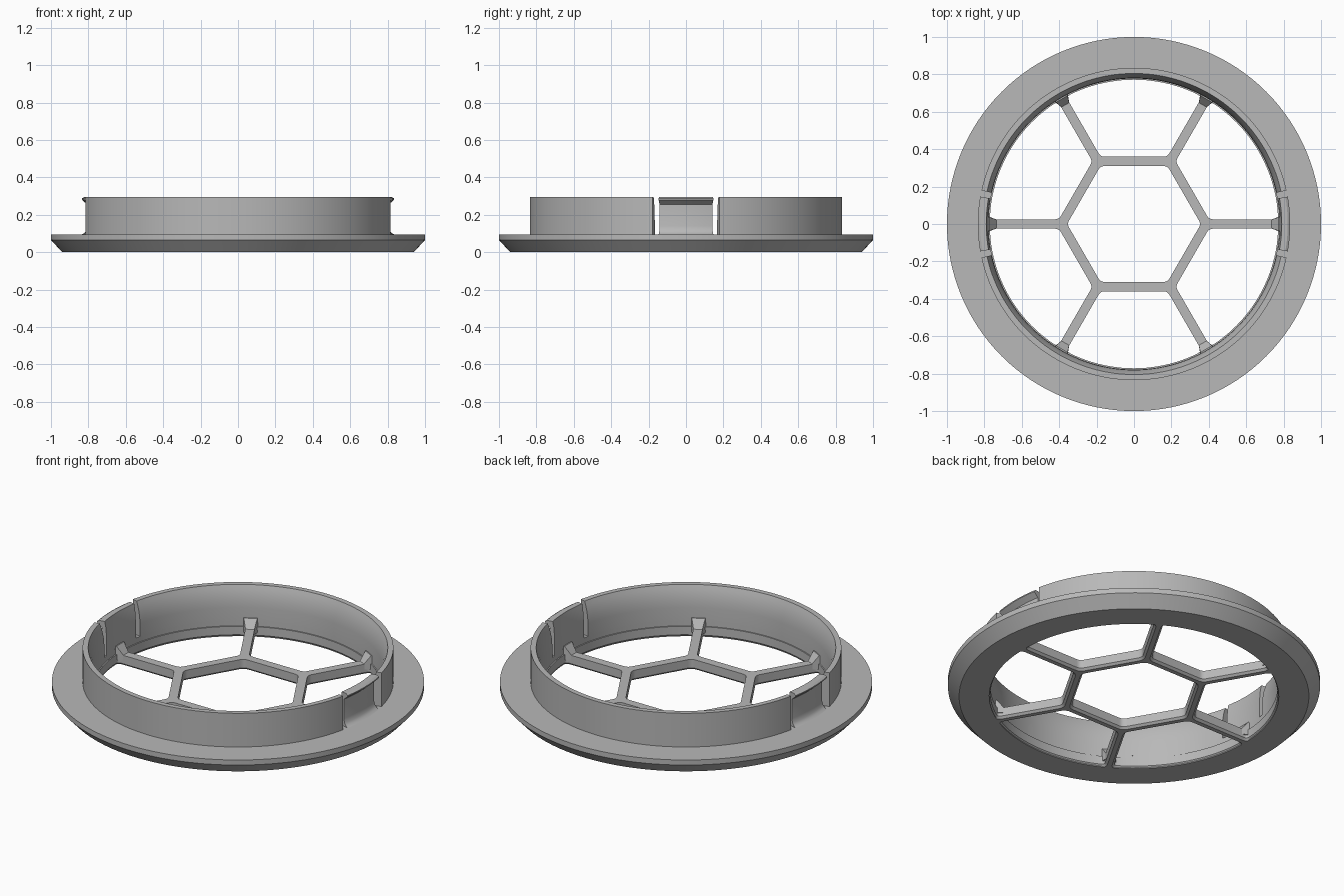
import bpy, bmesh
from math import sin, cos, pi, radians, sqrt, tan
from mathutils import Vector, Matrix

cube = bpy.data.objects.get("Cube")
if cube:
    bpy.data.objects.remove(cube, do_unlink=True)

grey = bpy.data.materials.new("plain grey")
grey.use_nodes = True
color = (0.48, 0.48, 0.48, 1)
grey.diffuse_color = color
grey.node_tree.nodes["Principled BSDF"].inputs["Base Color"].default_value = color


def finish(ob):
    """Apply the material and smooth shading with sharp edges."""
    if not ob.data.materials:
        ob.data.materials.append(grey)
    bpy.ops.object.select_all(action='DESELECT')
    ob.select_set(True)
    bpy.context.view_layer.objects.active = ob
    bpy.ops.object.shade_smooth_by_angle(angle=radians(30))
    return ob


def mesh_object(name, bm):
    bmesh.ops.recalc_face_normals(bm, faces=bm.faces[:])
    me = bpy.data.meshes.new(name)
    bm.to_mesh(me)
    bm.free()
    ob = bpy.data.objects.new(name, me)
    bpy.context.collection.objects.link(ob)
    return finish(ob)


def sweep(name, profile, start, end, steps):
    """Turn a closed (radius, height) profile about z, in degrees."""
    bm = bmesh.new()
    full = end - start >= 360
    rings = []
    for i in range(steps if full else steps + 1):
        a = radians(start + (end - start) * i / steps)
        rings.append([bm.verts.new((r * cos(a), r * sin(a), z)) for r, z in profile])
    n = len(profile)
    for i in range(steps):
        p, q = rings[i], rings[(i + 1) % len(rings)]
        for j in range(n):
            k = (j + 1) % n
            bm.faces.new((p[j], q[j], q[k], p[k]))
    if not full:
        bm.faces.new(rings[0])
        bm.faces.new(rings[-1])
    return mesh_object(name, bm)


INNER, TOP, FLANGE = 0.778, 0.295, 0.095

# Flange with its chamfered underside
sweep("flange", [(INNER, 0), (0.94, 0), (1, 0.065), (1, FLANGE), (INNER, FLANGE)], 0, 360, 128)

# Collar halves, flared inside towards the rim
flare = [(0.805, TOP), (0.796, 0.272), (0.788, 0.245), (0.781, 0.21), (INNER, 0.17)]
collar = [(INNER, 0.08), (0.835, 0.08), (0.835, TOP)] + flare
for side, turn in (("back", 0), ("front", 180)):
    sweep(side + "_collar", collar, turn + 12.4, turn + 167.6, 64)

# Snap clips with a hooked lip and a filleted foot
clip = [(INNER, 0.08), (0.835, 0.08), (0.835, FLANGE), (0.822, 0.102), (0.812, 0.115),
        (0.806, 0.14), (0.806, 0.255), (0.835, 0.28), (0.835, 0.287), (0.822, TOP),
        (0.79, TOP), (0.783, 0.26), (INNER, 0.2)]
for side, turn in (("left", 0), ("right", 180)):
    sweep(side + "_clip", clip, turn - 10.1, turn + 10.1, 12)

# Hexagonal web with six spokes, made as a filled outline with rounded holes
BEVEL, HEIGHT = 0.012, 0.062
HALF = 0.025 - BEVEL
MID = 0.335


def rounded(before, corner, after, size):
    """Points of a soft corner."""
    a = corner + (before - corner).normalized() * size
    b = corner + (after - corner).normalized() * size
    return [a * (1 - t) ** 2 + corner * 2 * t * (1 - t) + b * t * t
            for t in [i / 6 for i in range(7)]]


def polar(r, a):
    return Vector((r * cos(a), r * sin(a)))


outlines = [[polar(0.795, 2 * pi * i / 96) for i in range(96)]]

radius = (MID - HALF) / cos(pi / 6)
corners = [polar(radius, pi / 3 * i) for i in range(6)]
outlines.append([p for i in range(6)
                 for p in rounded(corners[i - 1], corners[i], corners[(i + 1) % 6], 0.03)])

rim = INNER + 0.003 + BEVEL * 0.2
x = MID + HALF
inner_up = Vector((x, x * tan(pi / 6) - HALF / cos(pi / 6)))
inner_low = Vector((x, -inner_up.y))
reach = sqrt(rim ** 2 - HALF ** 2)
outer_up = polar(reach, pi / 6) + HALF * Vector((0.5, -cos(pi / 6)))
outer_low = Vector((outer_up.x, -outer_up.y))
edge = outer_up.angle(Vector((1, 0)))
soft = 0.035
arc = [polar(rim, -edge + 2 * edge * i / 24) for i in range(25)]
arc = [p for p in arc if (p - outer_up).length > soft * 1.2 and (p - outer_low).length > soft * 1.2]
sector = (rounded(inner_up, inner_low, outer_low, 0.03)
          + rounded(inner_low, outer_low, arc[0], soft) + arc
          + rounded(arc[-1], outer_up, inner_up, soft)
          + rounded(outer_up, inner_up, inner_low, 0.03))
for k in range(6):
    turn = Matrix.Rotation(pi / 6 + k * pi / 3, 2)
    outlines.append([turn @ p for p in sector])

curve = bpy.data.curves.new("web", 'CURVE')
curve.dimensions = '2D'
curve.fill_mode = 'BOTH'
curve.extrude = HEIGHT / 2 - BEVEL
curve.bevel_depth = BEVEL
curve.bevel_resolution = 0
for pts in outlines:
    spline = curve.splines.new('POLY')
    spline.points.add(len(pts) - 1)
    for sp, p in zip(spline.points, pts):
        sp.co = (p.x, p.y, 0, 1)
    spline.use_cyclic_u = True
web = bpy.data.objects.new("web", curve)
bpy.context.collection.objects.link(web)
bpy.ops.object.select_all(action='DESELECT')
web.select_set(True)
bpy.context.view_layer.objects.active = web
bpy.ops.object.convert(target='MESH')
web = bpy.context.view_layer.objects.active

# Keep the chamfer below only: square the upper edge and rest the web on the ground
bm = bmesh.new()
bm.from_mesh(web.data)
bmesh.ops.remove_doubles(bm, verts=bm.verts[:], dist=0.00005)
for v in bm.verts:
    v.co.z = HEIGHT if v.co.z > 0 else v.co.z + HEIGHT / 2
bmesh.ops.recalc_face_normals(bm, faces=bm.faces[:])
bm.to_mesh(web.data)
bm.free()
finish(web)

# Gussets where the spokes climb the collar
for k in range(6):
    bm = bmesh.new()
    for r, w, z in ((0.735, 0.024, HEIGHT), (0.772, 0.036, 0.11), (0.79, 0.04, 0.11),
                    (0.79, 0.045, 0.03), (0.735, 0.024, 0.03)):
        for s in (-1, 1):
            bm.verts.new((r, s * w, z))
    bmesh.ops.convex_hull(bm, input=bm.verts[:])
    bmesh.ops.rotate(bm, verts=bm.verts[:], matrix=Matrix.Rotation(k * pi / 3, 3, 'Z'))
    mesh_object("spoke_gusset_%d" % (k + 1), bm)
